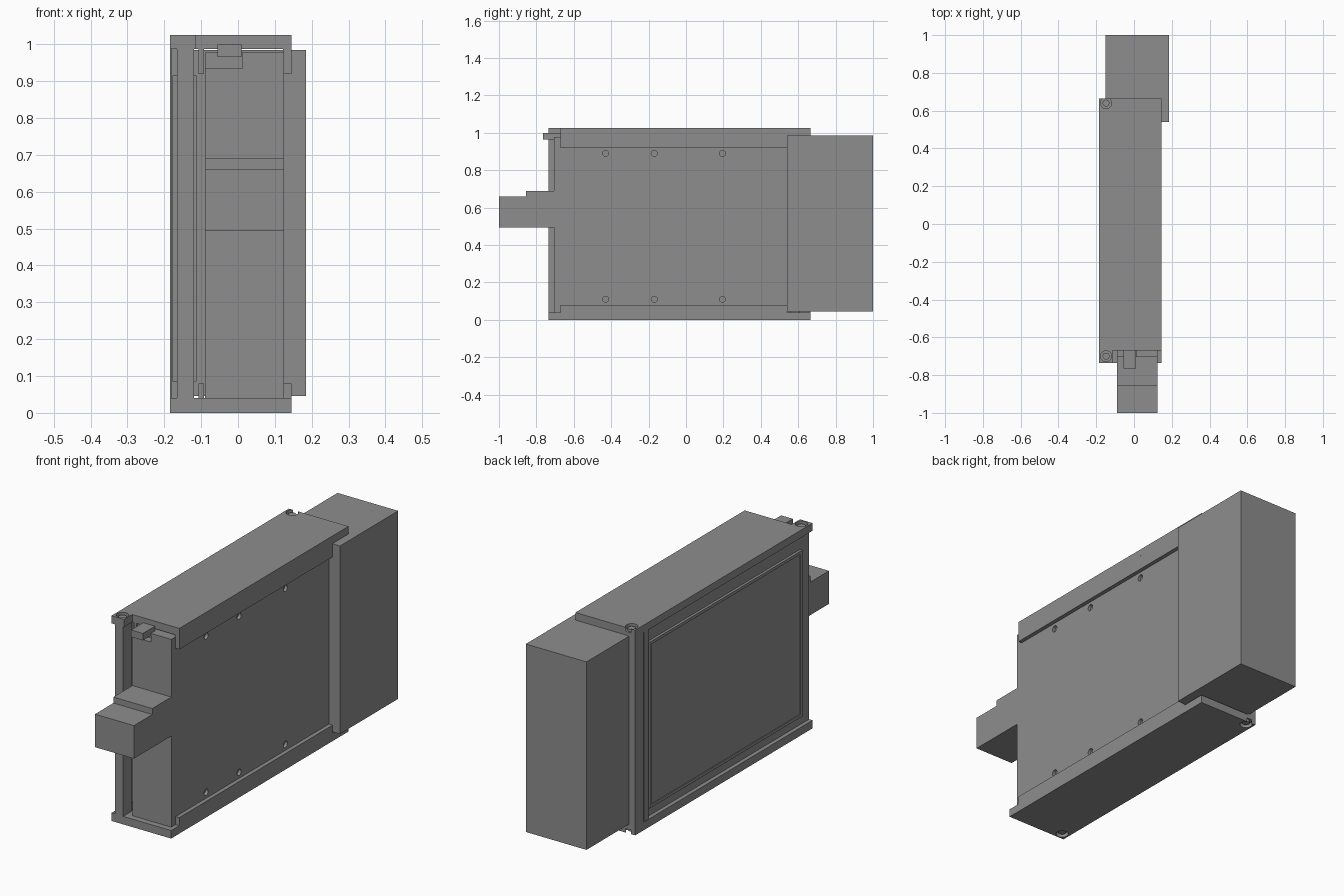
import bpy
import bmesh
from mathutils import Matrix

if "Cube" in bpy.data.objects:
    bpy.data.objects.remove(bpy.data.objects["Cube"], do_unlink=True)

grey = bpy.data.materials.new("plain_grey")
grey.use_nodes = True
GREY = (0.27, 0.27, 0.27, 1)
grey.diffuse_color = GREY
grey.node_tree.nodes["Principled BSDF"].inputs["Base Color"].default_value = GREY


def finish(name, bm):
    mesh = bpy.data.meshes.new(name)
    bm.to_mesh(mesh)
    bm.free()
    mesh.materials.append(grey)
    obj = bpy.data.objects.new(name, mesh)
    bpy.context.collection.objects.link(obj)
    return obj


def box(name, x, y, z):
    """Box spanning the given (low, high) ranges."""
    bm = bmesh.new()
    size = Matrix.Diagonal((x[1] - x[0], y[1] - y[0], z[1] - z[0], 1))
    mid = Matrix.Translation((sum(x) / 2, sum(y) / 2, sum(z) / 2))
    bmesh.ops.create_cube(bm, size=1, matrix=mid @ size)
    return finish(name, bm)


def cylinder(name, centre, radius, depth, axis="Z"):
    bm = bmesh.new()
    turn = Matrix.Rotation(1.5708, 4, "Y") if axis == "X" else Matrix()
    bmesh.ops.create_cone(bm, cap_ends=True, segments=24, radius1=radius,
                          radius2=radius, depth=depth,
                          matrix=Matrix.Translation(centre) @ turn)
    obj = finish(name, bm)
    for poly in obj.data.polygons:
        poly.use_smooth = len(poly.vertices) == 4
    return obj


def cut(target, cutter):
    cutter.hide_render = True
    cutter.hide_viewport = True
    mod = target.modifiers.new("cut", "BOOLEAN")
    mod.operation = "DIFFERENCE"
    mod.solver = "EXACT"
    mod.object = cutter


FULL_X = (-0.185, 0.145)
FRONT, STEP, BACK = -0.735, -0.67, 0.665
BOX_Y = 0.54
TOP = 1.025

# Top and bottom plates, the top one notched at the front
top_plate = box("top_plate", FULL_X, (FRONT, BACK), (0.987, TOP))
cut(top_plate, box("front_notch_cutter", (-0.115, 0.3), (-0.9, STEP), (0.9, 1.1)))
bottom_plate = box("bottom_plate", FULL_X, (FRONT, BACK), (0, 0.04))

# Guide rails along both plates
for side, x in (("outer", (0.122, 0.145)), ("inner", (-0.107, -0.092))):
    box(side + "_top_rail", x, (STEP, BOX_Y), (0.92, 0.99))
    box(side + "_bottom_rail", x, (STEP, BOX_Y), (0.038, 0.08))

# Countersunk screws in the plate corners
for end, y in (("front", -0.70), ("back", 0.64)):
    for plate, z, inward in ((top_plate, TOP, -1), (bottom_plate, 0, 1)):
        label = end + "_" + plate.name
        cut(plate, cylinder(label + "_recess_cutter", (-0.148, y, z), 0.029, 0.04))
        cylinder(label + "_screw", (-0.148, y, z + inward * 0.016), 0.018, 0.016)

# Side wall with its pillars and raised panels
box("front_pillar", (-0.165, -0.12), (FRONT, STEP), (0.04, 0.987))
box("back_pillar", (-0.185, -0.14), (0.60, BACK), (0.04, 0.987))
box("side_wall", (-0.165, -0.125), (STEP, 0.61), (0.04, 0.987))
box("side_wall_edge", (-0.182, -0.16), (0.555, 0.59), (0.04, 0.987))
outer_panel = box("outer_wall_panel", (-0.178, -0.16), (-0.665, BOX_Y), (0.085, 0.915))
cut(outer_panel, box("panel_recess_cutter", (-0.2, -0.174), (-0.65, 0.525), (0.1, 0.9)))
box("inner_wall_panel", (-0.13, -0.113), (-0.665, BOX_Y), (0.085, 0.915))

# Central module, with a notch for the latch and shallow fixing holes
module = box("module_body", (-0.09, 0.125), (-0.705, 0.56), (0.04, 0.978))
cut(module, box("latch_notch_cutter", (-0.1, 0.012), (-0.8, STEP), (0.935, 1.1)))
for y in (-0.43, -0.17, 0.195):
    for z in (0.11, 0.89):
        cut(module, cylinder("fixing_hole_cutter", (0.125, y, z), 0.016, 0.03, "X"))
box("latch", (-0.055, 0.01), (-0.765, STEP), (0.965, 1.0))

# Stepped front connector and rear housing
box("connector_base", (-0.09, 0.125), (-0.855, -0.70), (0.495, 0.69))
box("connector_tip", (-0.09, 0.125), (-1, -0.85), (0.495, 0.66))
box("rear_housing", (-0.15, 0.185), (BOX_Y, 1), (0.046, 0.985))
